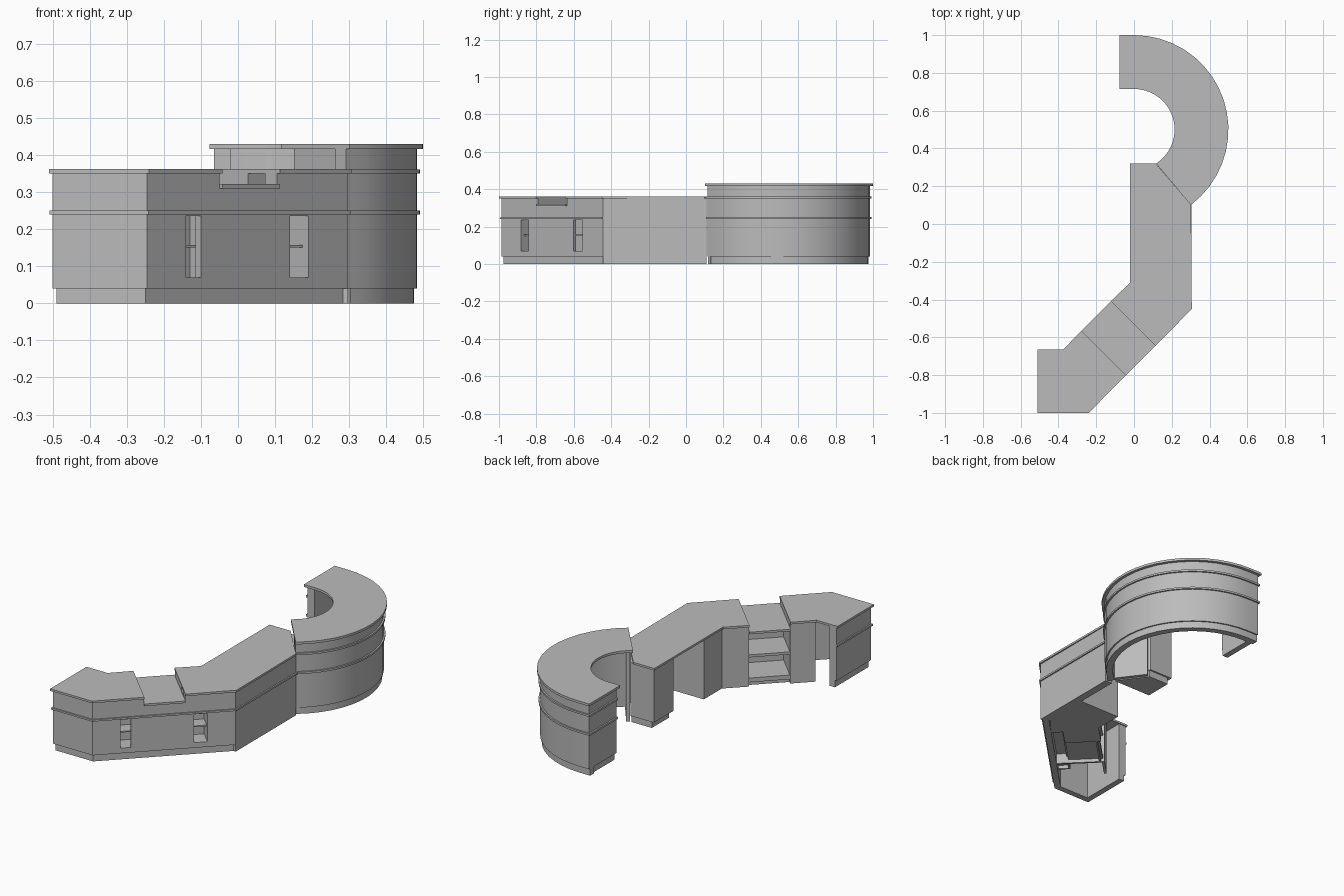
import bpy, bmesh
from math import cos, sin, radians
from mathutils import Vector as V

if "Cube" in bpy.data.objects:
    bpy.data.objects.remove(bpy.data.objects["Cube"])

grey = bpy.data.materials.new("counter grey")
grey.use_nodes = True
grey.diffuse_color = (0.5, 0.5, 0.5, 1)
grey.node_tree.nodes["Principled BSDF"].inputs["Base Color"].default_value = (0.5, 0.5, 0.5, 1)


def prism(name, outline, z0, z1, smooth=False):
    """Extrude a flat outline from z0 to z1."""
    bm = bmesh.new()
    face = bm.faces.new([bm.verts.new((p[0], p[1], z0)) for p in outline])
    top = bmesh.ops.extrude_face_region(bm, geom=[face])["geom"]
    for v in top:
        if isinstance(v, bmesh.types.BMVert):
            v.co.z = z1
    bmesh.ops.recalc_face_normals(bm, faces=bm.faces)
    mesh = bpy.data.meshes.new(name)
    bm.to_mesh(mesh)
    bm.free()
    mesh.materials.append(grey)
    obj = bpy.data.objects.new(name, mesh)
    bpy.context.collection.objects.link(obj)
    if smooth:
        bpy.ops.object.select_all(action="DESELECT")
        obj.select_set(True)
        bpy.context.view_layer.objects.active = obj
        bpy.ops.object.shade_smooth_by_angle(angle=radians(30))
    return obj


def offset(path, d):
    """Shift an open path to its left by d with mitred corners."""
    pts = [V(p) for p in path]
    normals = []
    for a, b in zip(pts, pts[1:]):
        e = (b - a).normalized()
        normals.append(V((-e.y, e.x)))
    out = []
    for i, p in enumerate(pts):
        n0, n1 = normals[max(i - 1, 0)], normals[min(i, len(normals) - 1)]
        m = (n0 + n1).normalized()
        out.append(p + m * (d / m.dot(n0)))
    return out


def band(name, path, d0, d1, z0, z1, smooth=False):
    return prism(name, offset(path, d0) + offset(path, d1)[::-1], z0, z1, smooth)


# Outer line of the desk
END = V((-0.50, -0.67))
CORNER = V((-0.50, -0.987))
C = V((-0.245, -0.987))
D = V((0.297, -0.445))
E = V((0.297, 0.11))
U = (D - C).normalized()
N = V((-U.y, U.x))


def P(t, d=0.0):
    """Point on the slanted front: t along it, d inward."""
    return C + U * t + N * d


def slab(name, t0, t1, d0, d1, z0, z1):
    return prism(name, [P(t0, d0), P(t1, d0), P(t1, d1), P(t0, d1)], z0, z1)


def arc(r, a0=-53, a1=90, n=18):
    return [V((r * cos(radians(a0 + (a1 - a0) * i / n)),
               0.5 + r * sin(radians(a0 + (a1 - a0) * i / n)))) for i in range(n + 1)]


S0, S1, S2, S3 = 0.148, 0.205, 0.544, 0.615   # slots in the slanted front
T0, T1 = 0.275, 0.495                         # lowered shelf section
W = 0.045                                     # wall thickness

# Front walls
band("corner_wall", [END, CORNER, C, P(S0)], 0, W, 0.04, 0.35)
band("straight_wall", [P(S3), D, E], 0, W, 0.04, 0.35)
band("straight_wall_base", [D, E], 0, W, 0, 0.04)
band("front_plinth", [END, CORNER, C, D], 0.01, W, 0, 0.04)
slab("front_lower_rail", S0, S3, 0, W, 0.04, 0.07)
slab("front_upper_rail", S0, S3, 0, W, 0.235, 0.31)
slab("front_panel", S1, S2, 0, 0.02, 0.07, 0.235)
slab("front_rail_end_a", S0, T0, 0, W, 0.31, 0.35)
slab("front_rail_end_b", T1, S3, 0, W, 0.31, 0.35)
band("front_trim", [END, CORNER, C, D, E], -0.008, 0.01, 0.24, 0.25)

# Shelf unit in the slanted section
slab("shelf_divider", S0, S3, 0.1, 0.11, 0.04, 0.31)
slab("front_niche_floor", S0, S3, W, 0.1, 0.06, 0.07)
slab("front_niche_shelf", S0, S3, 0.022, 0.1, 0.15, 0.157)
slab("front_niche_side", S0 - 0.01, S0, W, 0.11, 0.04, 0.35)
slab("back_shelf", T0, T1, 0.11, 0.30, 0.165, 0.18)
slab("back_shelf_floor", T0, T1, 0.11, 0.30, 0.02, 0.045)
slab("back_shelf_plinth", T0, T1, 0.28, 0.29, 0, 0.02)
slab("shelf_side", T0 - 0.012, T0, W, 0.31, 0, 0.35)
slab("corner_back_panel", 0.14, T0 - 0.012, 0.295, 0.31, 0, 0.35)
slab("lowered_top", T0, T1, -0.012, 0.322, 0.31, 0.322)

# Pedestals on both sides of the knee space
inner = D.x - W
prism("middle_pedestal", [(-0.01, -0.15), (inner, -0.15), (inner, -0.42), P(S3, W),
                          P(S3, 0.11), P(T1, 0.11), P(T1, 0.31), (-0.01, -0.315)], 0, 0.35)
prism("curve_pedestal", [(-0.01, 0.13), (inner, 0.13), (inner, 0.15), (0.14, 0.31),
                         (-0.01, 0.31)], 0.04, 0.35)
prism("curve_pedestal_plinth", [(0.01, 0.14), (inner, 0.14), (inner, 0.15), (0.14, 0.30),
                                (0.01, 0.30)], 0, 0.04)

# Worktops of the lower level
prism("corner_top", [(-0.51, -0.665), (-0.51, -1.0), (-0.24, -1.0), P(T0, -0.012),
                     P(T0, 0.322), (-0.375, -0.665)], 0.35, 0.362)
prism("straight_top", [P(T1, -0.012), (0.306, -0.45), (0.302, 0.10), (0.115, 0.32),
                       (-0.02, 0.32), (-0.02, -0.31), P(T1, 0.322)], 0.35, 0.362)

# Curved high counter: wall, plinth, trims, end panels and top
R = 0.483
LEFT = -0.065
curve = arc(R) + [V((LEFT, 0.5 + R))]
band("curve_wall", curve, 0, W, 0.04, 0.416, True)
band("curve_plinth", curve, 0.008, W, 0, 0.04, True)
around_end = curve + [V((LEFT, 0.73))]
for z in (0.24, 0.35):
    band("curve_trim", around_end, -0.009, 0.01, z, z + 0.011, True)
prism("curve_end_panel", [(LEFT, 0.73), (LEFT + W, 0.73), (LEFT + W, 0.96), (LEFT, 0.96)],
      0.04, 0.416)
prism("curve_end_plinth", [(LEFT + 0.01, 0.735), (LEFT + W, 0.735), (LEFT + W, 0.96),
                           (LEFT + 0.01, 0.96)], 0, 0.04)
ray = V((cos(radians(-53)), sin(radians(-53))))
side = V((-ray.y, ray.x)) * 0.02
centre = V((0, 0.5))
a, b = centre + ray * 0.25, centre + ray * (R - 0.005)
prism("curve_start_panel", [a, b, b + side, a + side], 0, 0.416)
top_outer = arc(0.5) + [V((-0.077, 1.0))]
top_inner = arc(0.215, -57) + [V((-0.077, 0.715))]
prism("curve_top", top_outer + top_inner[::-1], 0.416, 0.43, True)
